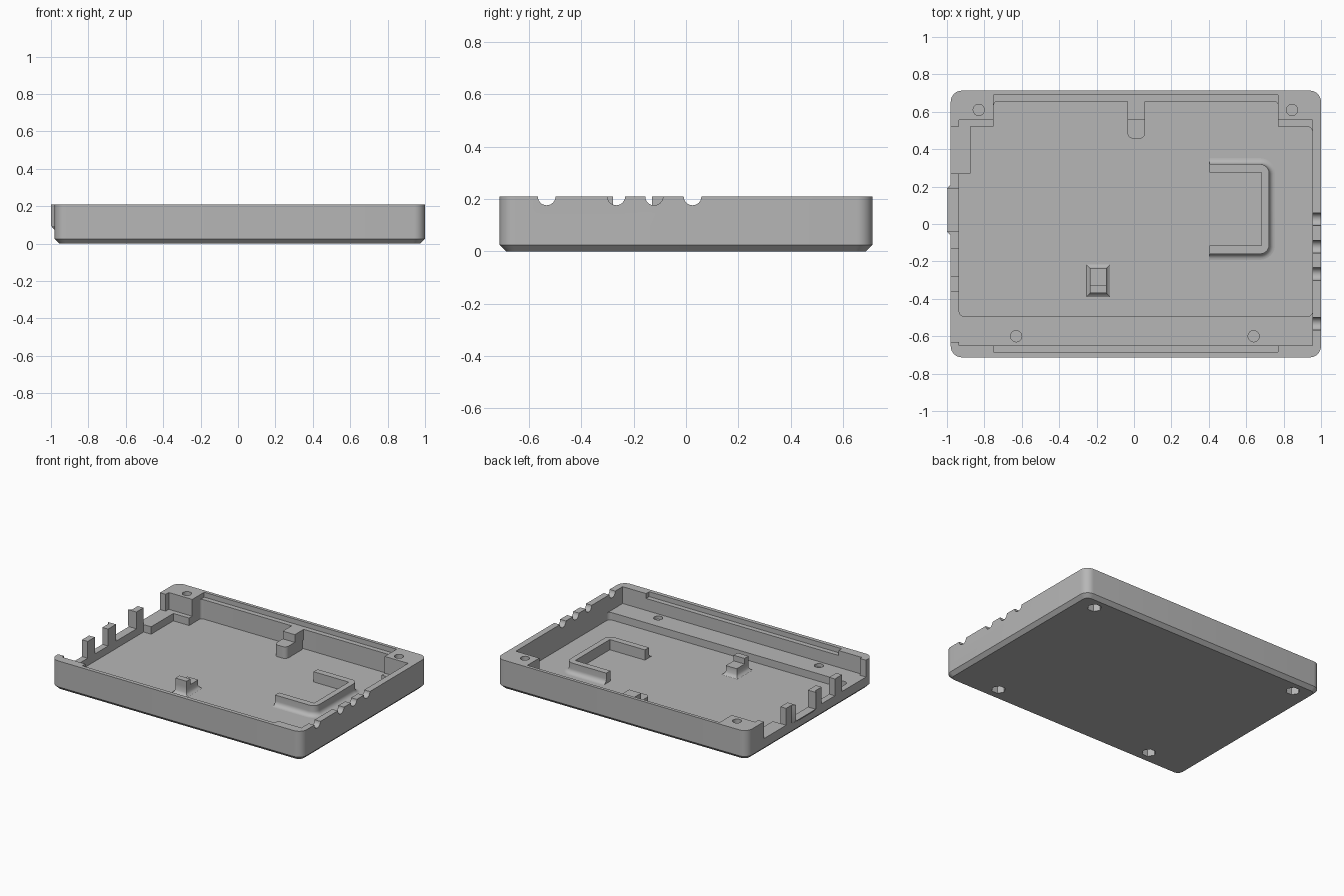
import bpy, bmesh, math

cube = bpy.data.objects.get("Cube")
if cube:
    bpy.data.objects.remove(cube, do_unlink=True)

grey = bpy.data.materials.new("plain grey")
grey.use_nodes = True
colour = (0.47, 0.47, 0.47, 1)
grey.diffuse_color = colour
grey.node_tree.nodes["Principled BSDF"].inputs["Base Color"].default_value = colour

TOP, LEDGE, FLOOR = 0.21, 0.09, 0.037
LIP = 0.175
OVER = 0.3


def loft(name, levels):
    """Solid made from matching outlines stacked at rising heights."""
    bm = bmesh.new()
    rings = [[bm.verts.new((x, y, z)) for x, y in pts] for z, pts in levels]
    n = len(rings[0])
    for low, high in zip(rings, rings[1:]):
        for i in range(n):
            j = (i + 1) % n
            bm.faces.new((low[i], low[j], high[j], high[i]))
    bm.faces.new(rings[0][::-1])
    bm.faces.new(rings[-1])
    bmesh.ops.recalc_face_normals(bm, faces=bm.faces)
    mesh = bpy.data.meshes.new(name)
    bm.to_mesh(mesh)
    bm.free()
    mesh.materials.append(grey)
    obj = bpy.data.objects.new(name, mesh)
    bpy.context.collection.objects.link(obj)
    return obj


def arc(cx, cy, r, start, steps=8):
    return [(cx + r * math.cos(start + i * math.pi / 2 / steps),
             cy + r * math.sin(start + i * math.pi / 2 / steps)) for i in range(steps + 1)]


def rect(x0, x1, y0, y1, r=0.0):
    if r == 0:
        return [(x0, y0), (x1, y0), (x1, y1), (x0, y1)]
    return (arc(x1 - r, y0 + r, r, -math.pi / 2) + arc(x1 - r, y1 - r, r, 0)
            + arc(x0 + r, y1 - r, r, math.pi / 2) + arc(x0 + r, y0 + r, r, math.pi))


def box(name, x0, x1, y0, y1, z0, z1, r=0.0):
    return loft(name, [(z0, rect(x0, x1, y0, y1, r)), (z1, rect(x0, x1, y0, y1, r))])


def disc(cx, cy, r, sides):
    return [(cx + r * math.cos(i * math.tau / sides),
             cy + r * math.sin(i * math.tau / sides)) for i in range(sides)]


def combine(target, tool, operation):
    mod = target.modifiers.new("combine", "BOOLEAN")
    mod.operation, mod.solver, mod.object = operation, "EXACT", tool
    bpy.context.view_layer.objects.active = target
    bpy.ops.object.modifier_apply(modifier=mod.name)
    bpy.data.objects.remove(tool, do_unlink=True)


# Tray shell with a chamfered underside
c = 0.025
tray = loft("tray", [(0, rect(-0.98 + c, 1 - c, -0.713 + c, 0.713 - c, 0.04)),
                     (c, rect(-0.98, 1, -0.713, 0.713, 0.06)),
                     (TOP, rect(-0.98, 1, -0.713, 0.713, 0.06))])

# Bulge around the port opening
bulge = [(-0.95, -0.06), (-0.95, 0.21), (-0.98, 0.21), (-1, 0.19), (-1, -0.04), (-0.98, -0.06)]
flat = [(max(x, -0.979), y) for x, y in bulge]
combine(tray, loft("port_bulge", [(0.07, flat), (0.095, bulge), (TOP, bulge)]), "UNION")

# Cavity: ledge level, floor level, the back recess and the lid grooves
cuts = [
    box("cut", -0.935, 0.955, -0.65, 0.555, LEDGE, OVER),
    box("cut", -0.935, 0.955, -0.495, 0.52, FLOOR, OVER - 0.17, 0.03),
    box("cut", -0.75, 0.77, 0.3, 0.655, FLOOR, OVER, 0.02),
    box("cut", -0.75, 0.77, -0.685, 0.69, LIP, OVER),
]

# Openings between the fingers of the side wall
for y0, y1 in ((0.27, 0.52), (-0.04, 0.19), (-0.28, -0.13), (-0.63, -0.36)):
    cuts.append(box("cut", -1.1, -0.9, y0, y1, LEDGE, OVER))

# Screw holes above, hexagonal nut pockets below
for x, y, top in ((-0.83, 0.61, TOP), (0.845, 0.61, TOP),
                  (-0.63, -0.6, LEDGE), (0.64, -0.6, LEDGE)):
    cuts.append(loft("cut", [(0.067, disc(x, y, 0.03, 24)), (top + 0.05, disc(x, y, 0.03, 24))]))
    cuts.append(loft("cut", [(-0.05, disc(x, y, 0.047, 6)), (0.06, disc(x, y, 0.047, 6))]))

# Round cable notches in the opposite wall
for y in (-0.533, -0.267, -0.122, 0.025):
    notch = loft("cut", [(0.9, disc(0, 0, 0.034, 24)), (1.1, disc(0, 0, 0.034, 24))])
    for v in notch.data.vertices:
        v.co = (v.co.z, y + v.co.x, TOP + v.co.y)
    notch.data.flip_normals()
    bm = bmesh.new()
    bm.from_mesh(notch.data)
    bmesh.ops.recalc_face_normals(bm, faces=bm.faces)
    bm.to_mesh(notch.data)
    bm.free()
    cuts.append(notch)

for cut in cuts:
    combine(tray, cut, "DIFFERENCE")

base = FLOOR - 0.005

# Side rail next to the wall openings
side_rail = box("side_rail", -0.94, -0.875, 0.27, 0.54, base, LEDGE)

# Back board support: low step and tall stop
back_step = box("back_support_step", -0.035, 0.06, 0.457, 0.66, base, 0.12, 0.03)
back_stop = box("back_support_stop", -0.035, 0.06, 0.555, 0.66, 0.1, LIP)

# Front board clip on a flared foot
foot = []
for z, grow in ((base, 0.022), (FLOOR, 0.02), (FLOOR + 0.008, 0.008), (FLOOR + 0.022, 0)):
    foot.append((z, rect(-0.235 - grow, -0.148 + grow, -0.37 - grow, -0.237 + grow)))
foot.append((0.1, foot[-1][1]))
clip_step = loft("clip_step", foot)
clip_stop = box("clip_stop", -0.235, -0.148, -0.37, -0.325, 0.09, 0.14)


# U-shaped holder with a filleted outer foot
def holder_outline(grow):
    x0, x1, y0, y1, r = 0.405, 0.723 + grow, -0.16 - grow, 0.32 + grow, 0.05 + grow
    outer = ([(x0, y0)] + arc(x1 - r, y0 + r, r, -math.pi / 2)
             + arc(x1 - r, y1 - r, r, 0) + [(x0, y1)])
    return outer + [(x0, 0.275), (0.682, 0.275), (0.682, -0.115), (x0, -0.115)]


fillet = 0.032
levels = [(base, holder_outline(fillet))]
for i in range(7):
    a = i * math.pi / 12
    levels.append((FLOOR + fillet * (1 - math.cos(a)), holder_outline(fillet * (1 - math.sin(a)))))
levels.append((0.11, holder_outline(0)))
holder = loft("component_holder", levels)

# Smooth rounded surfaces, keep hard edges crisp
for obj in (tray, side_rail, back_step, back_stop, clip_step, clip_stop, holder):
    bpy.ops.object.select_all(action="DESELECT")
    obj.select_set(True)
    bpy.context.view_layer.objects.active = obj
    bpy.ops.object.shade_smooth_by_angle(angle=math.radians(30))
